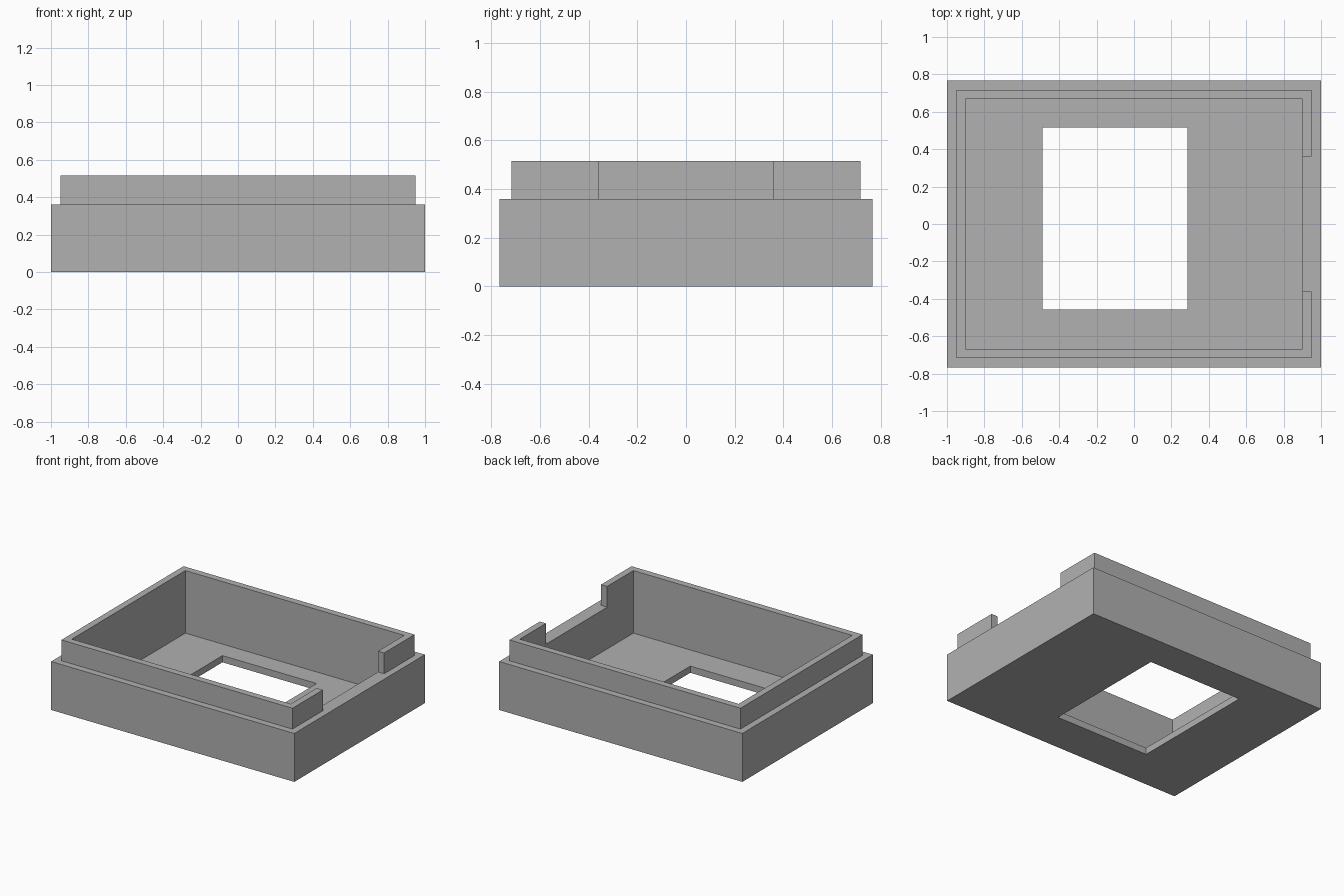
import bpy

cube = bpy.data.objects.get("Cube")
if cube:
    bpy.data.objects.remove(cube, do_unlink=True)

grey = bpy.data.materials.new("plain grey")
grey.use_nodes = True
colour = (0.44, 0.44, 0.44, 1)
grey.diffuse_color = colour
grey.node_tree.nodes["Principled BSDF"].inputs["Base Color"].default_value = colour


def block(name, low, high):
    """Box between two opposite corners."""
    centre = [(a + b) / 2 for a, b in zip(low, high)]
    bpy.ops.mesh.primitive_cube_add(size=1, location=centre)
    ob = bpy.context.object
    ob.name = name
    ob.scale = [b - a for a, b in zip(low, high)]
    bpy.ops.object.transform_apply(location=True, rotation=False, scale=True)
    ob.data.materials.append(grey)
    return ob


def combine(target, tool, operation):
    """Apply a boolean and discard the tool."""
    mod = target.modifiers.new(operation.lower(), "BOOLEAN")
    mod.operation = operation
    mod.solver = "EXACT"
    mod.object = tool
    bpy.context.view_layer.objects.active = target
    bpy.ops.object.modifier_apply(modifier=mod.name)
    bpy.data.objects.remove(tool, do_unlink=True)


X, Y = 1.0, 0.767            # outer half sizes
STEP = 0.05                  # ledge width and lip thickness
FLOOR, LEDGE, TOP = 0.05, 0.36, 0.515

# Lip with an opening on the left side
lip = block("lip", (-X + STEP, -Y + STEP, 0.2), (X - STEP, Y - STEP, TOP))
opening = block("lip_opening", (0.5, -0.36, 0.1), (X + 0.1, 0.36, TOP + 0.1))
combine(lip, opening, "DIFFERENCE")

# Outer body joined to the lip
tray = block("enclosure_tray", (-X, -Y, 0), (X, Y, LEDGE))
combine(tray, lip, "UNION")

# Hollow interior
inset = 2 * STEP
cavity = block("cavity", (-X + inset, -Y + inset, FLOOR), (X - inset, Y - inset, TOP + 0.2))
combine(tray, cavity, "DIFFERENCE")

# Rectangular window through the floor
window = block("floor_window", (-0.49, -0.457, -0.1), (0.285, 0.517, 0.2))
combine(tray, window, "DIFFERENCE")
